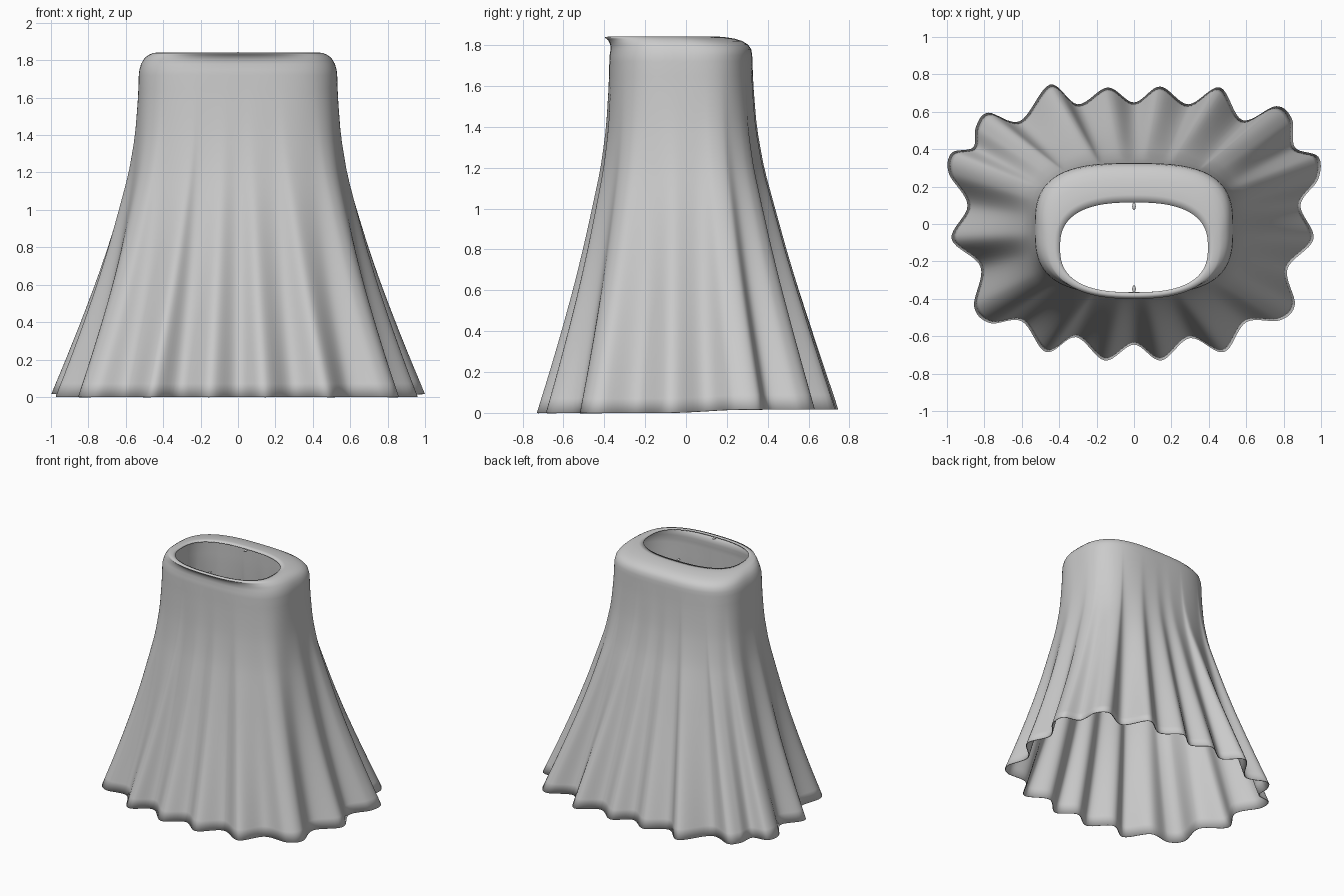
import bpy, bmesh, math
from mathutils import Vector

if "Cube" in bpy.data.objects:
    bpy.data.objects.remove(bpy.data.objects["Cube"])

mat = bpy.data.materials.new("light_grey_cloth")
mat.diffuse_color = (0.6, 0.6, 0.6, 1)
mat.use_nodes = True
mat.node_tree.nodes["Principled BSDF"].inputs["Base Color"].default_value = mat.diffuse_color

# wavy hem seen from above: ridges and valleys, counter-clockwise from the right
HEM = [(.89, .10), (.985, .24), (.985, .36), (.86, .41), (.845, .56), (.76, .63), (.58, .555),
       (.46, .73), (.29, .64), (.14, .735), (0, .65), (-.14, .73), (-.30, .64), (-.45, .745),
       (-.61, .55), (-.78, .595), (-.845, .52), (-.86, .41), (-.975, .38), (-.99, .27),
       (-.89, .10), (-.975, -.08), (-.82, -.23), (-.855, -.44), (-.77, -.53), (-.60, -.52),
       (-.47, -.685), (-.31, -.605), (-.155, -.73), (0, -.645), (.145, -.73), (.30, -.61),
       (.48, -.685), (.60, -.525), (.78, -.515), (.86, -.43), (.82, -.24), (.96, -.08)]
# flare amount by height, 0 = waist shape, 1 = hem shape
FLARE = [(0, 1), (.2, .825), (.4, .66), (.6, .505), (.8, .365), (1, .24),
         (1.2, .12), (1.4, .045), (1.6, .01), (1.72, 0)]
# rounded top rings: height, centre y, half width, half depth, exponent
TOP = [(1.75, -.025, .527, .349, 3), (1.78, -.025, .518, .344, 3), (1.803, -.034, .506, .337, 2.9),
       (1.82, -.052, .49, .327, 2.8), (1.831, -.075, .472, .315, 2.6), (1.838, -.1, .456, .30, 2.5),
       (1.842, -.112, .425, .268, 2.5), (1.84, -.125, .395, .24, 2.6)]
CY = -.025


def spline(pts, n):
    """Closed smooth curve through the points."""
    out, m = [], len(pts)
    for i in range(m):
        a, b, c, d = (Vector(pts[(i + k) % m]) for k in (-1, 0, 1, 2))
        for k in range(n):
            t = k / n
            out.append(.5 * (2*b + (c-a)*t + (2*a-5*b+4*c-d)*t*t + (3*b-a-3*c+d)*t**3))
    return out


def oval(ang, cy, rx, ry, e):
    """Point of a squared oval in the given direction."""
    c, s = math.cos(ang), math.sin(ang)
    r = (abs(c / rx)**e + abs(s / ry)**e)**(-1 / e)
    return Vector((r * c, cy + r * s))


def flare(z):
    for (z0, f0), (z1, f1) in zip(FLARE, FLARE[1:]):
        if z <= z1:
            return f0 + (f1 - f0) * (z - z0) / (z1 - z0)
    return 0


# skirt: rings blended from the hem up to the waist, then the rounded waist
hem = spline(HEM, 8)
angs = [math.atan2(p.y - CY, p.x) for p in hem]
bm = bmesh.new()
rings = []
for i in range(25):
    z = 1.72 * i / 24
    f = (flare(max(0, z - .04)) + flare(z) + flare(min(1.72, z + .04))) / 3 if 0 < i else 1
    ring = []
    for p, a in zip(hem, angs):
        w = oval(a, CY, .53, .35, 3)
        g = f + .16 * f * (1 - f) * max(0, math.sin(a))
        q = w.lerp(p, g)
        lift = .018 / (1 + math.exp(-14 * (p.y - .1))) * f
        ring.append(bm.verts.new((q.x, q.y, z + lift)))
    rings.append(ring)
for z, cy, rx, ry, e in TOP:
    ring = []
    for a in angs:
        q = oval(a, cy, rx, ry, e)
        ring.append(bm.verts.new((q.x, q.y, z)))
    rings.append(ring)
n = len(hem)
for lo, hi in zip(rings, rings[1:]):
    for k in range(n):
        j = (k + 1) % n
        bm.faces.new((lo[k], lo[j], hi[j], hi[k]))
me = bpy.data.meshes.new("skirt")
bm.to_mesh(me)
bm.free()
me.materials.append(mat)
for p in me.polygons:
    p.use_smooth = True
skirt = bpy.data.objects.new("skirt", me)
bpy.context.collection.objects.link(skirt)
sol = skirt.modifiers.new("cloth_thickness", 'SOLIDIFY')
sol.thickness = .006
sol.offset = -1

# tiny drawcord ends at the middle of the waist opening
for name, y in (("back_cord_end", .095), ("front_cord_end", -.348)):
    bpy.ops.mesh.primitive_uv_sphere_add(segments=12, ring_count=8, radius=.012, location=(0, y, 1.836))
    o = bpy.context.object
    o.name = name
    o.scale = (.8, 1.7, .6)
    o.data.materials.append(mat)
    bpy.ops.object.shade_smooth()
